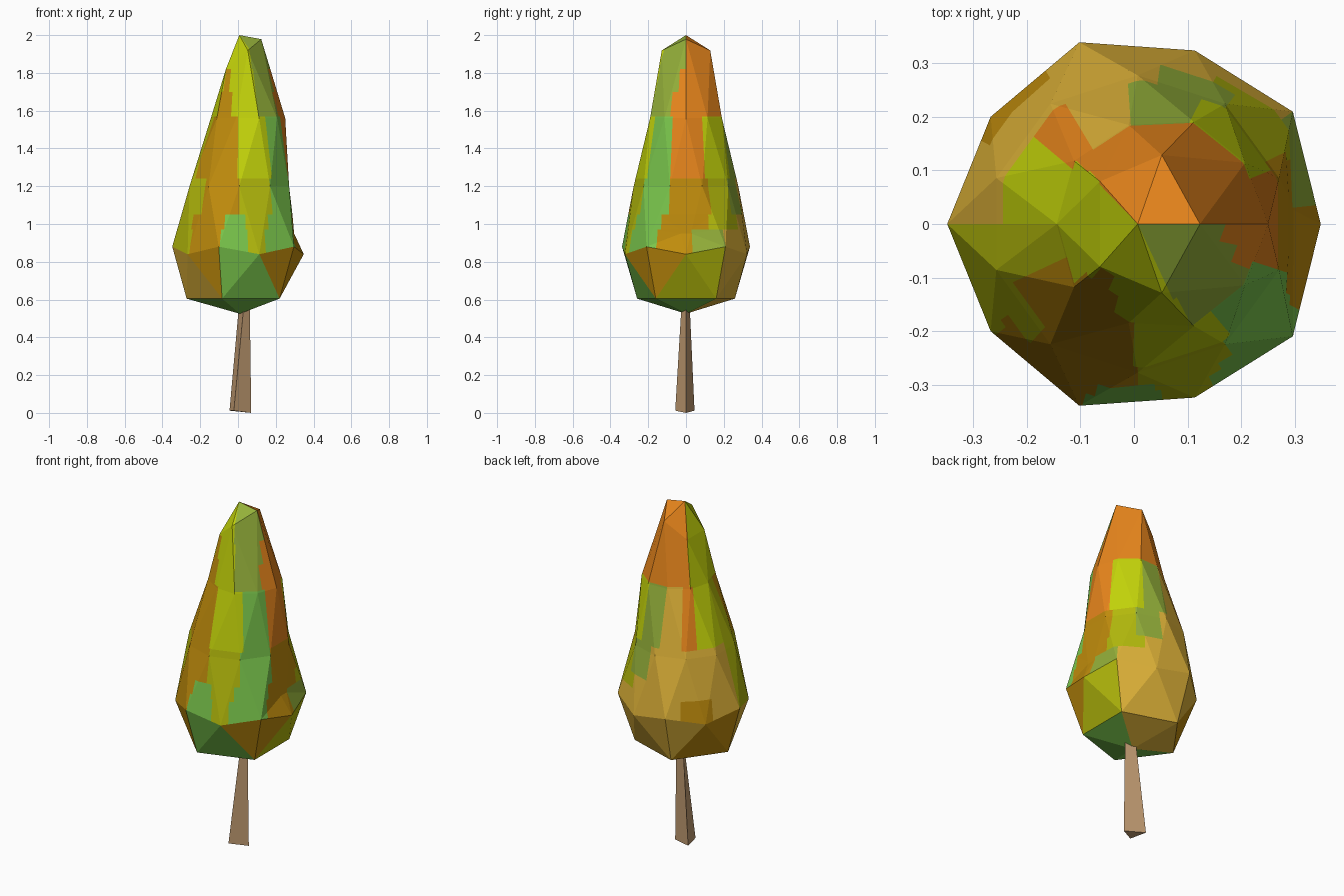
import bpy, bmesh, math

if "Cube" in bpy.data.objects:
    bpy.data.objects.remove(bpy.data.objects["Cube"])


def material(name, hexcode):
    def lin(c):
        return c / 12.92 if c <= 0.04045 else ((c + 0.055) / 1.055) ** 2.4
    m = bpy.data.materials.new(name)
    m.diffuse_color = [lin(int(hexcode[i:i + 2], 16) / 255) for i in (0, 2, 4)] + [1]
    m.use_nodes = True
    m.node_tree.nodes["Principled BSDF"].inputs["Base Color"].default_value = m.diffuse_color
    return m


def add_object(name, bm, mats):
    me = bpy.data.meshes.new(name)
    bm.normal_update()
    bm.to_mesh(me)
    bm.free()
    for m in mats:
        me.materials.append(m)
    ob = bpy.data.objects.new(name, me)
    bpy.context.collection.objects.link(ob)
    return ob


# Leaf colours, keyed by the letters used in the bands below
leaf = {
    "O": material("orange", "E8861C"),
    "L": material("lime", "C2D20A"),
    "D": material("olive", "B4BA0C"),
    "A": material("amber", "C08C0C"),
    "T": material("tan", "DEB238"),
    "G": material("green", "7AC64C"),
    "S": material("sage", "94B03A"),
}
letters = list(leaf)

# Crown: icosphere whose vertex rings are reshaped into a leaning teardrop
# sphere height: (centre x, radius x, radius y, height, tilt)
rings = {
    -1.0: (.01, 0, 0, .525, 0),
    -.851: (.0, .272, .272, .605, 0),
    -.526: (.008, .34, .34, .84, 0),
    -.447: (.008, .356, .356, .88, 0),
    0.0: (.007, .277, .277, 1.2, 0),
    .447: (.05, .2, .2, 1.56, 0),
    .526: (.05, .194, .194, 1.56, 0),
    .851: (.02, .103, .135, 1.892, .84),
    1.0: (.007, 0, 0, 2.0, 0),
}
bm = bmesh.new()
bmesh.ops.create_icosphere(bm, subdivisions=2, radius=1)
for v in bm.verts:
    key = min(rings, key=lambda k: abs(k - v.co.z))
    cx, rx, ry, z, tilt = rings[key]
    a = math.atan2(v.co.y, v.co.x)
    dx = rx * math.cos(a)
    v.co = (cx + dx, ry * math.sin(a), z + tilt * dx)


def cut(faces, point, normal):
    geom = list({e for f in faces for e in f.edges} | {v for f in faces for v in f.verts}) + faces
    bmesh.ops.bisect_plane(bm, geom=geom, dist=1e-5, plane_co=point, plane_no=normal)


# Colour patches: top height of band, then (letter, end angle) going from -x via the front
def band(text):
    return [(p[0], int(p[1:])) for p in text.split()]


bottom = band("G216 T360")
lower = band("T50 A72 G120 A168 D216 T310 A360")
bands = [
    (.97, band("D38 A73 G98 D115 G152 A186 S216 T301 A332 T360")),
    (1.05, band("D35 A76 G96 D120 G155 A203 D242 T360")),
    (1.24, band("D48 A90 D126 G162 A206 D233 S262 T360")),
    (1.57, band("D25 A88 L130 G162 O202 L243 S274 T301 O320 L360")),
    (1.70, band("L43 A75 L118 S158 O314 L360")),
    (1.82, band("L50 A66 L118 S168 O312 L360")),
    (9, band("L115 S180 O314 L360")),
]
AXIS = .007


def angle(f):
    c = f.calc_center_median()
    return math.degrees(math.atan2(c.y, c.x - AXIS)) + 180


# Level cuts between the bands, and a slight hollow above the right bulge
for z in [.95] + [b[0] for b in bands[:-1]]:
    cut(bm.faces[:], (0, 0, z), (0, 0, 1))
for v in bm.verts:
    if .94 < v.co.z < 1.1:
        v.co.x = min(v.co.x, .297 - .087 * (v.co.z - .95))
bmesh.ops.triangulate(bm, faces=bm.faces[:])
bm.normal_update()


def in_band(f, i):
    z = f.calc_center_median().z
    return f.normal.z > -.02 and (bands[i - 1][0] if i else 0) <= z < bands[i][0]


# Upright cuts between the patches of each band
for i, (top, patches) in enumerate(bands):
    for _, end in patches:
        a = math.radians(end - 180)
        near = [f for f in bm.faces if in_band(f, i)
                and abs((angle(f) - end + 180) % 360 - 180) < 80]
        cut(near, (AXIS, 0, 0), (-math.sin(a), math.cos(a), 0))
        bm.normal_update()

# Downward facets take the lower colours, the rest go by height
for f in bm.faces:
    z = f.calc_center_median().z
    if f.normal.z < -.75:
        patches = bottom
    elif f.normal.z < -.02:
        patches = lower
    else:
        patches = next(p for top, p in bands if z < top)
    a = angle(f) % 360
    f.material_index = letters.index(next(c for c, end in patches if a < end))
add_object("crown", bm, leaf.values())

# Trunk: leaning three-sided taper running up into the crown
bm = bmesh.new()
low = [bm.verts.new(p) for p in ((.07, 0, 0), (-.045, .045, .012), (-.022, -.057, .012))]
high = [bm.verts.new(p) for p in ((.062, 0, .6), (.008, .018, .6), (.034, -.022, .6))]
bm.faces.new(low[::-1])
bm.faces.new(high)
for i in range(3):
    j = (i + 1) % 3
    bm.faces.new((low[i], low[j], high[j], high[i]))
bmesh.ops.recalc_face_normals(bm, faces=bm.faces[:])
add_object("trunk", bm, [material("bark brown", "C29C72")])
